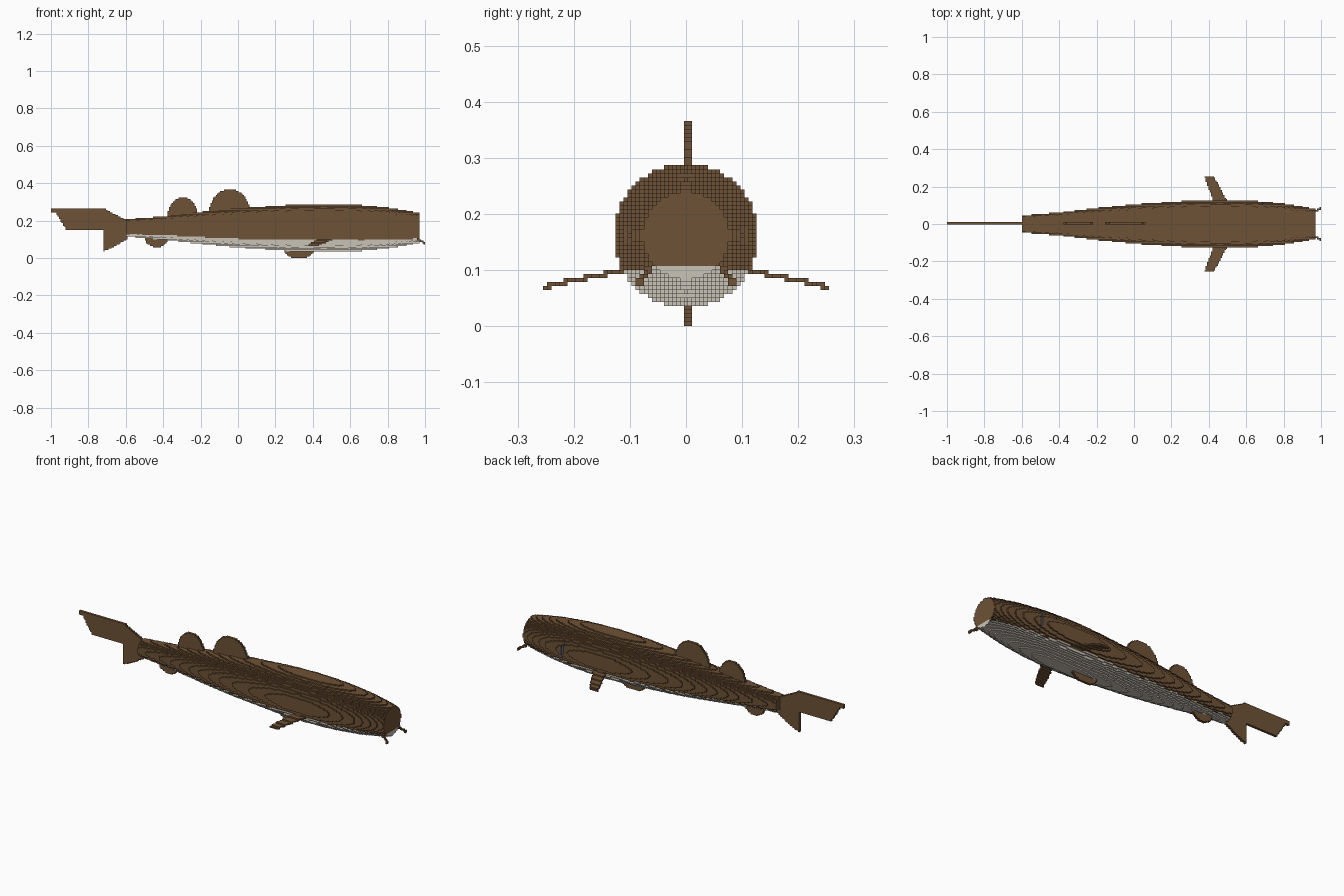
import bpy
import math

cube = bpy.data.objects.get("Cube")
if cube:
    bpy.data.objects.remove(cube, do_unlink=True)

V = 2 / 279          # edge of one block
AXIS_Z = 22.5 * V    # height of the body axis


def material(name, rgb):
    linear = [((c / 255 + 0.055) / 1.055) ** 2.4 for c in rgb] + [1]
    m = bpy.data.materials.new(name)
    m.use_nodes = True
    m.diffuse_color = linear
    m.node_tree.nodes["Principled BSDF"].inputs["Base Color"].default_value = linear
    return m


MATERIALS = [material("brown skin", (110, 82, 54)),
             material("cream belly", (202, 196, 183)),
             material("navy gill", (42, 46, 74))]
BROWN, CREAM, NAVY = range(3)


def interp(points, x):
    """Piecewise linear lookup in a list of (x, value)."""
    if x <= points[0][0]:
        return points[0][1]
    for (x0, a), (x1, b) in zip(points, points[1:]):
        if x <= x1:
            return a + (b - a) * (x - x0) / (x1 - x0)
    return points[-1][1]


# The six sides of a block, as outward direction and corner loop
SIDES = [((1, 0, 0), ((1, 0, 0), (1, 1, 0), (1, 1, 1), (1, 0, 1))),
         ((-1, 0, 0), ((0, 0, 0), (0, 0, 1), (0, 1, 1), (0, 1, 0))),
         ((0, 1, 0), ((0, 1, 0), (0, 1, 1), (1, 1, 1), (1, 1, 0))),
         ((0, -1, 0), ((0, 0, 0), (1, 0, 0), (1, 0, 1), (0, 0, 1))),
         ((0, 0, 1), ((0, 0, 1), (1, 0, 1), (1, 1, 1), (0, 1, 1))),
         ((0, 0, -1), ((0, 0, 0), (0, 1, 0), (1, 1, 0), (1, 0, 0)))]


def blocks(name, xs, ys, zs, rule):
    """Block part: rule(x, y, z) gives a material index, or None for empty."""
    cells = {}
    for i in range(int((xs[0] + 1) / V), int((xs[1] + 1) / V) + 1):
        for j in range(round(ys[0] / V), round(ys[1] / V) + 1):
            for k in range(int(zs[0] / V), int(zs[1] / V) + 1):
                mat = rule((i + 0.5) * V - 1, j * V, (k + 0.5) * V)
                if mat is not None:
                    cells[i, j, k] = mat
    index, faces, mats = {}, [], []
    for (i, j, k), mat in cells.items():
        for (di, dj, dk), loop in SIDES:
            if (i + di, j + dj, k + dk) not in cells:
                faces.append([index.setdefault((i + a, j + b, k + c), len(index))
                              for a, b, c in loop])
                mats.append(mat)
    verts = [(i * V - 1, (j - 0.5) * V, k * V) for i, j, k in index]
    mesh = bpy.data.meshes.new(name)
    mesh.from_pydata(verts, [], faces)
    for m in MATERIALS:
        mesh.materials.append(m)
    mesh.polygons.foreach_set("material_index", mats)
    mesh.update()
    obj = bpy.data.objects.new(name, mesh)
    bpy.context.collection.objects.link(obj)
    return obj


# Body: round sections along x, cream below the belly line, gill slits on one flank
RADIUS = [(-0.6, 0.046), (-0.4, 0.062), (-0.2, 0.085), (0, 0.105), (0.26, 0.122),
          (0.36, 0.127), (0.46, 0.1285), (0.56, 0.127), (0.66, 0.122), (0.8, 0.109),
          (0.9, 0.093), (0.97, 0.079)]
BELLY = [(-0.6, 0.128), (-0.4, 0.122), (-0.2, 0.112), (0, 0.104), (0.45, 0.1),
         (0.9, 0.1), (0.97, 0.108)]
GILLS = [(0.685, 0.14, 0.215), (0.705, 0.11, 0.19)]


def body(x, y, z):
    if not -0.597 < x < 0.97 or math.hypot(y, z - AXIS_Z) > interp(RADIUS, x):
        return None
    if y > 0 and any(abs(x - gx) < V / 2 and lo < z < hi for gx, lo, hi in GILLS):
        return NAVY
    if 0.64 < x < 0.68 and 0.09 < z < 0.11:
        return BROWN
    return CREAM if z < interp(BELLY, x) else BROWN


blocks("body", (-0.62, 0.99), (-0.14, 0.14), (0.02, 0.3), body)


# Rounded fins on the centre line: name, centre x, half length, root z, tip z
for name, cx, half, root, tip in [("front_dorsal_fin", -0.045, 0.107, 0.25, 0.368),
                                  ("rear_dorsal_fin", -0.295, 0.08, 0.228, 0.323),
                                  ("anal_fin", -0.435, 0.066, 0.12, 0.057),
                                  ("pelvic_fin", 0.325, 0.082, 0.052, -0.004)]:
    def fin(x, y, z):
        u, w = (x - cx) / half, (z - root) / (tip - root)
        return BROWN if w > -0.1 and abs(u) < 1 and u * u + max(w, 0) ** 2 < 1 else None
    blocks(name, (cx - half, cx + half), (0, V),
           (max(0, min(root, tip) - 0.01), max(root, tip) + 0.01), fin)


# Tail fin: upper and lower edges over x, with a notch at x = -0.72
TAIL_TOP = [(-1, 0.267), (-0.72, 0.267), (-0.595, 0.203)]
TAIL_LOW = [(-1, 0.247), (-0.975, 0.243), (-0.917, 0.15), (-0.722, 0.15),
            (-0.721, 0.036), (-0.685, 0.05), (-0.595, 0.098)]


def tail(x, y, z):
    return BROWN if x < -0.593 and interp(TAIL_LOW, x) < z < interp(TAIL_TOP, x) else None


blocks("tail_fin", (-1, -0.58), (0, V), (0.03, 0.28), tail)


# Swept pectoral fins, one block thick and drooping in steps
def pectoral(x, y, z):
    y = abs(y)
    t = (y - 0.12) / 0.133
    if y < 0.1 or not 0.425 - 0.048 * t < x < 0.5 - 0.072 * t:
        return None
    droop = lambda s: int((0.1 - 0.21 * (s - 0.115)) / V)
    return BROWN if droop(y + V) <= int(z / V) <= droop(y) else None


# Short barbels pointing forward, outward and down from the snout
def barbel(x, y, z):
    t = (x - 0.955) / 0.045
    near = abs(abs(y) - 0.065 - 0.018 * t) < 0.8 * V and abs(z - 0.105 + 0.026 * t) < 0.9 * V
    return BROWN if near and 0 < t < 1 else None


for side, sign in (("left", 1), ("right", -1)):
    outer = sorted((sign * 0.1, sign * 0.252))
    blocks(side + "_pectoral_fin", (0.36, 0.52), outer, (0.05, 0.12), pectoral)
    inner = sorted((sign * 0.05, sign * 0.1))
    blocks(side + "_barbel", (0.95, 0.995), inner, (0.06, 0.12), barbel)
